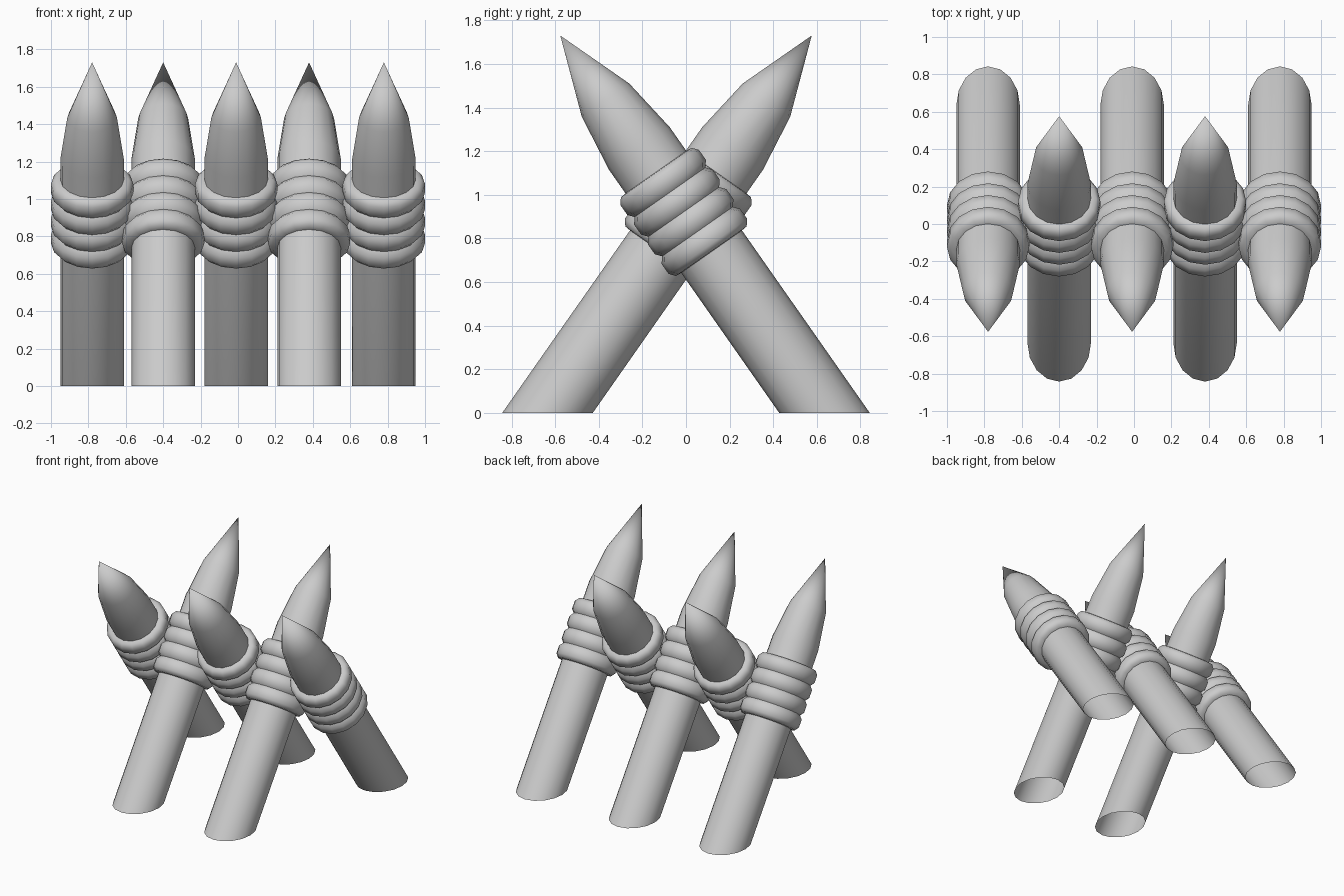
import bpy, bmesh
from math import sin, cos, tan, pi, radians
from mathutils import Matrix

if "Cube" in bpy.data.objects:
    bpy.data.objects.remove(bpy.data.objects["Cube"])

TILT = radians(35)
SIDES = 16

wood = bpy.data.materials.new("plain grey")
wood.use_nodes = True
grey = (0.6, 0.6, 0.6, 1)
wood.diffuse_color = grey
wood.node_tree.nodes["Principled BSDF"].inputs["Base Color"].default_value = grey


def lathe(name, profile, matrix, sides, slant_base=False):
    """Revolve (radius, height) points about z, then place with matrix."""
    bm = bmesh.new()
    rings = []
    for i, (r, h) in enumerate(profile):
        if r == 0:
            rings.append([bm.verts.new((0, 0, h))] * sides)
            continue
        ring = []
        for k in range(sides):
            a = 2 * pi * k / sides
            x, y = r * cos(a), r * sin(a)
            # the lowest ring is cut level with the ground
            drop = y * tan(TILT) if slant_base and i == 0 else 0
            ring.append(bm.verts.new((x, y, h - drop)))
        rings.append(ring)
    for low, high in zip(rings, rings[1:]):
        for k in range(sides):
            n = (k + 1) % sides
            quad = [low[k], low[n], high[n], high[k]]
            bm.faces.new(list(dict.fromkeys(quad)))
    bm.transform(matrix)
    mesh = bpy.data.meshes.new(name)
    bm.to_mesh(mesh)
    bm.free()
    mesh.materials.append(wood)
    obj = bpy.data.objects.new(name, mesh)
    bpy.context.collection.objects.link(obj)
    bpy.ops.object.select_all(action='DESELECT')
    obj.select_set(True)
    bpy.context.view_layer.objects.active = obj
    bpy.ops.object.shade_smooth_by_angle(angle=radians(60))


# sharpened pole, open at the foot
stake = [(0.17, 0), (0.17, 1.48), (0.133, 1.75), (0, 2.112)]

# four rounded rope turns
rope = [(0.165, 0.902)]
for turn in range(4):
    mid = 0.96 + 0.11 * turn
    rope += [(0.198, mid - 0.055), (0.22, mid - 0.028), (0.22, mid + 0.028)]
rope += [(0.198, 1.345), (0.165, 1.348)]

# alternate stakes lean forward and backward
for i, x in enumerate((-0.78, -0.4, -0.01, 0.38, 0.78)):
    turn = Matrix.Rotation(pi * (i % 2), 4, 'Z')
    place = (Matrix.Translation((x, 0, 0)) @ turn
             @ Matrix.Translation((0, 0.635, 0)) @ Matrix.Rotation(TILT, 4, 'X'))
    lathe(f"stake_{i + 1}", stake, place, SIDES, True)
    lathe(f"rope_binding_{i + 1}", rope, place, SIDES)
